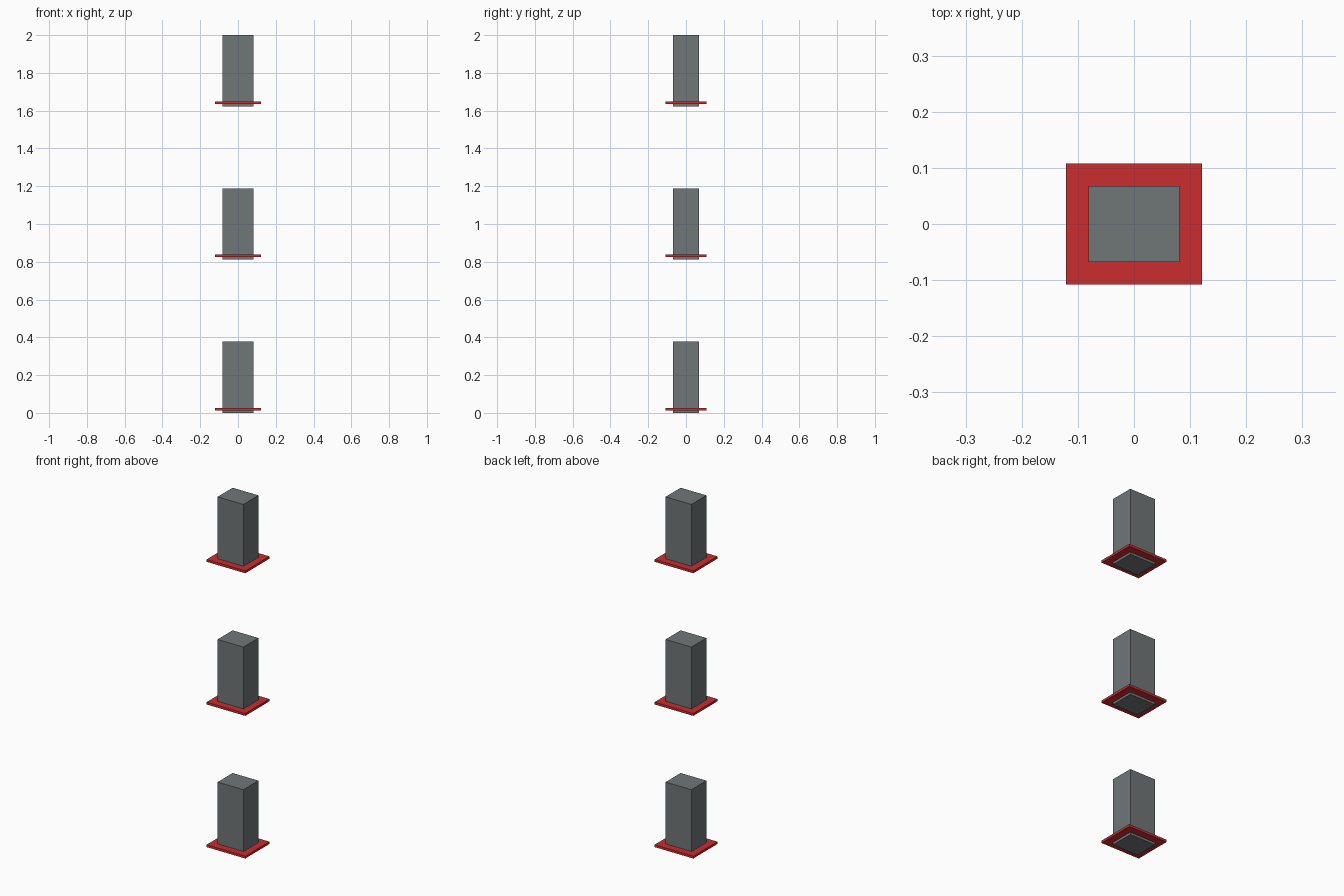
import bpy

cube = bpy.data.objects.get("Cube")
if cube:
    bpy.data.objects.remove(cube, do_unlink=True)

U = 2 / 74  # one module: three 14-module blocks spaced 30 modules apart


def material(name, rgb):
    mat = bpy.data.materials.new(name)
    mat.use_nodes = True
    mat.diffuse_color = (*rgb, 1)
    mat.node_tree.nodes["Principled BSDF"].inputs["Base Color"].default_value = (*rgb, 1)
    return mat


def box(name, size, bottom, mat):
    """Box centred in x and y, sized in modules, standing at the given height."""
    bpy.ops.mesh.primitive_cube_add(size=1, location=(0, 0, (bottom + size[2] / 2) * U))
    obj = bpy.context.object
    obj.name = name
    obj.scale = [s * U for s in size]
    bpy.ops.object.transform_apply(location=False, rotation=False, scale=True)
    obj.data.materials.append(mat)


grey = material("slate grey", (0.16, 0.18, 0.187))
red = material("red", (0.60, 0.026, 0.029))

# Three stacked blocks, each with a thin flange just above its base
for i, level in enumerate(("lower", "middle", "upper")):
    base = 30 * i
    box(level + "_block", (6, 5, 14), base, grey)
    box(level + "_flange", (9, 8, 0.5), base + 0.5, red)
